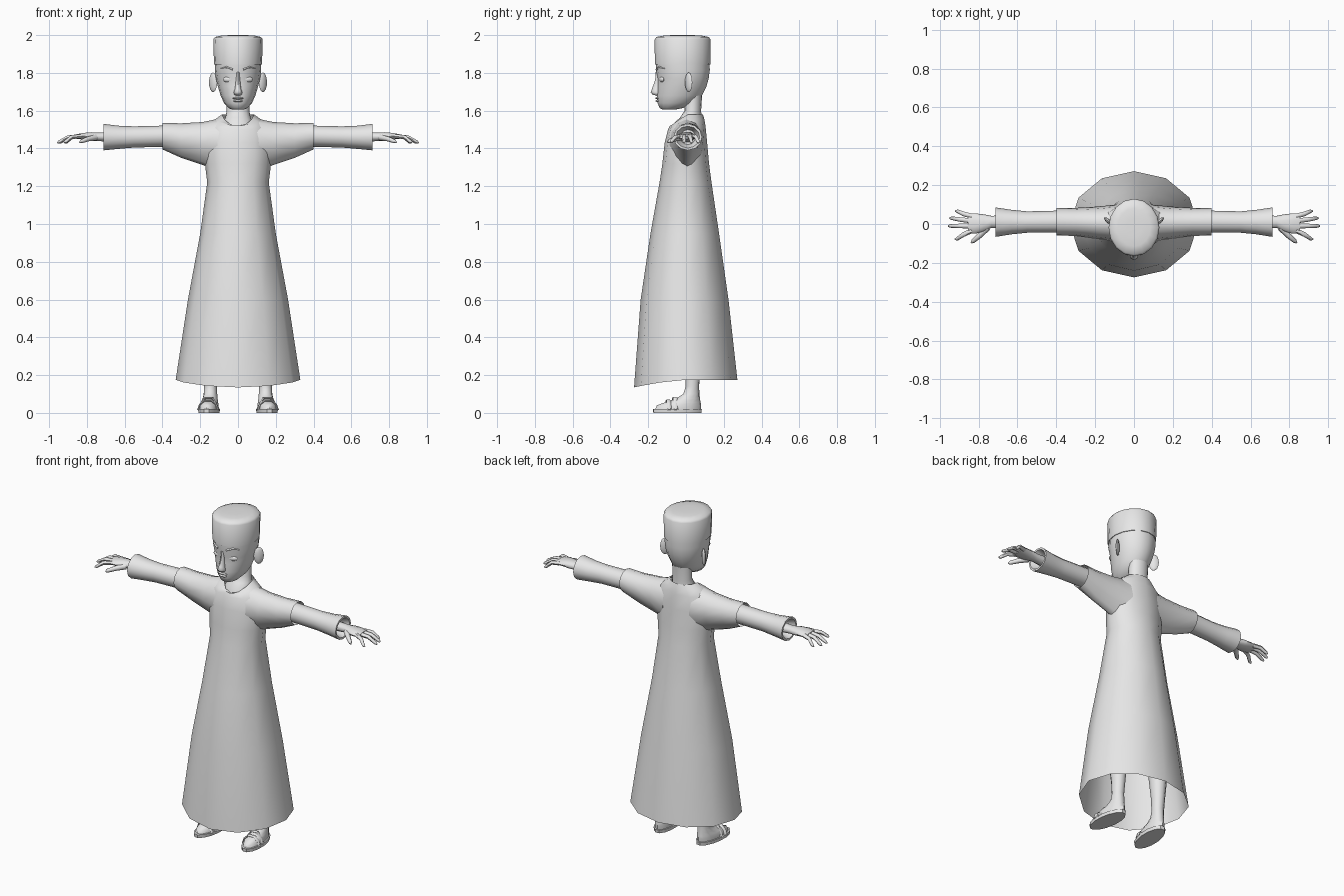
import bpy, bmesh, math
from mathutils import Vector, Matrix

if "Cube" in bpy.data.objects:
    bpy.data.objects.remove(bpy.data.objects["Cube"])

mat = bpy.data.materials.new("plain grey")
mat.diffuse_color = (0.8, 0.8, 0.8, 1)
mat.use_nodes = True
mat.node_tree.nodes["Principled BSDF"].inputs["Base Color"].default_value = mat.diffuse_color


def finish(name, bm, mirror=False, angle=40):
    bmesh.ops.recalc_face_normals(bm, faces=bm.faces)
    me = bpy.data.meshes.new(name)
    bm.to_mesh(me)
    bm.free()
    me.materials.append(mat)
    ob = bpy.data.objects.new(name, me)
    bpy.context.collection.objects.link(ob)
    bpy.ops.object.select_all(action='DESELECT')
    ob.select_set(True)
    bpy.context.view_layer.objects.active = ob
    bpy.ops.object.shade_smooth_by_angle(angle=math.radians(angle))
    if mirror:
        ob.modifiers.new("mirror", 'MIRROR').use_mirror_merge = False
    return ob


def skin(bm, rings, caps=(True, True)):
    """Bridge a list of point rings with quads."""
    vs = [[bm.verts.new(p) for p in r] for r in rings]
    n = len(vs[0])
    for a, b in zip(vs, vs[1:]):
        for i in range(n):
            j = (i + 1) % n
            bm.faces.new((a[i], a[j], b[j], b[i]))
    if caps[0]:
        bm.faces.new(vs[0])
    if caps[1]:
        bm.faces.new(vs[-1])


def angles(n):
    return [2 * math.pi * i / n for i in range(n)]


def zring(z, rx, y0, y1, n=16, cx=0.0, dip=0.0):
    """Horizontal ring; dip lowers the front."""
    cy, ry = (y0 + y1) / 2, (y1 - y0) / 2
    return [Vector((cx + rx * math.cos(a), cy + ry * math.sin(a),
                    z - dip * max(0, -math.sin(a)) ** 1.5)) for a in angles(n)]


def xring(x, y0, y1, z0, z1, n=12, taper=0.0):
    """Ring across the arm; taper narrows the underside."""
    cy, ry, cz, rz = (y0 + y1) / 2, (y1 - y0) / 2, (z0 + z1) / 2, (z1 - z0) / 2
    pts = []
    for a in angles(n):
        s = math.sin(a)
        pts.append(Vector((x, cy + ry * math.cos(a) * (1 - taper * max(0, -s)), cz + rz * s)))
    return pts


def tube(bm, pts, radii, n=6, flat=1.0):
    pts = [Vector(p) for p in pts]
    rings = []
    for i, p in enumerate(pts):
        d = pts[min(i + 1, len(pts) - 1)] - pts[max(i - 1, 0)]
        q = d.to_track_quat('X', 'Z')
        rings.append([p + q @ Vector((0, radii[i] * math.cos(a), radii[i] * flat * math.sin(a)))
                      for a in angles(n)])
    skin(bm, rings)


def blob(name, loc, size, mirror=False, rot=(0, 0, 0), seg=12):
    bm = bmesh.new()
    m = Matrix.Translation(loc)
    for ang, ax in zip(rot, 'XYZ'):
        m = m @ Matrix.Rotation(math.radians(ang), 4, ax)
    bmesh.ops.create_uvsphere(bm, u_segments=seg, v_segments=8, radius=1,
                              matrix=m @ Matrix.Diagonal((*size, 1)))
    return finish(name, bm, mirror)


# robe body, open at hem and collar
bm = bmesh.new()
robe = [(0.175, .33, -.275, .272, .04), (0.6, .265, -.24, .225, 0), (0.95, .2, -.188, .175, 0),
        (1.22, .163, -.14, .135, 0), (1.32, .175, -.125, .122, 0), (1.43, .18, -.113, .112, 0),
        (1.52, .165, -.095, .103, .02), (1.555, .12, -.085, .097, .035), (1.58, .085, -.07, .09, .065)]
skin(bm, [zring(z, rx, a, b, 12, 0, d) for z, rx, a, b, d in robe], (False, False))
finish("robe", bm, angle=60)

# wide over-sleeves
bm = bmesh.new()
skin(bm, [xring(.09, -.09, .10, 1.27, 1.56, taper=.3), xring(.185, -.078, .09, 1.312, 1.54, taper=.5),
          xring(.30, -.062, .083, 1.35, 1.533, taper=.4), xring(.40, -.058, .082, 1.395, 1.535, taper=.15)],
     (True, False))
finish("over_sleeve", bm, True, 60)

# narrow inner sleeves with flared cuffs, lip turned inwards
bm = bmesh.new()
skin(bm, [xring(.34, -.045, .07, 1.41, 1.522), xring(.55, -.045, .065, 1.405, 1.517),
          xring(.63, -.053, .073, 1.398, 1.52), xring(.712, -.066, .085, 1.39, 1.53),
          xring(.712, -.055, .073, 1.402, 1.518), xring(.66, -.03, .05, 1.42, 1.50)], (True, True))
finish("inner_sleeve", bm, True, 50)

# hands: palm, four fingers and thumb
bm = bmesh.new()
skin(bm, [xring(.64, -.025, .045, 1.43, 1.49, 10), xring(.735, -.02, .042, 1.438, 1.485, 10),
          xring(.775, -.04, .05, 1.44, 1.487, 10), xring(.82, -.05, .055, 1.447, 1.483, 10),
          xring(.855, -.046, .052, 1.45, 1.476, 10)])
for by, tx, ty, tz in ((.04, .92, .066, 1.428), (.016, .95, .03, 1.428),
                       (-.01, .957, -.01, 1.43), (-.034, .922, -.078, 1.432)):
    tube(bm, [(.835, by, 1.464), ((.84 + tx) / 2, (by + ty) / 2, 1.46), (tx - .01, ty, tz + .005),
              (tx, ty, tz)], [.013, .0115, .009, .004])
tube(bm, [(.755, -.018, 1.458), (.795, -.06, 1.45), (.828, -.088, 1.438), (.838, -.097, 1.433)],
     [.018, .014, .011, .004])
finish("hand", bm, True, 60)

# neck and upper chest inside the collar
bm = bmesh.new()
skin(bm, [zring(*r) for r in ((1.47, .10, -.07, .085), (1.535, .08, -.062, .085), (1.565, .066, -.03, .083),
                              (1.60, .06, -.008, .08), (1.68, .06, -.01, .085))])
finish("neck", bm, angle=60)

# head
bm = bmesh.new()
skin(bm, [zring(*r) for r in (
    (1.605, .03, -.122, -.06), (1.613, .048, -.138, -.02), (1.64, .074, -.151, .05),
    (1.68, .092, -.155, .085), (1.73, .107, -.152, .109), (1.77, .117, -.151, .12),
    (1.815, .123, -.16, .126), (1.87, .122, -.16, .124))])
finish("head", bm, angle=70)

# facial features
bm = bmesh.new()
skin(bm, [zring(*r, 8) for r in ((1.805, .009, -.161, -.13), (1.765, .011, -.163, -.13),
                                 (1.715, .016, -.18, -.13), (1.698, .023, -.187, -.13),
                                 (1.686, .02, -.178, -.13), (1.68, .012, -.16, -.13))])
finish("nose", bm, angle=60)
blob("upper_lip", (0, -.15, 1.666), (.03, .012, .006))
blob("lower_lip", (0, -.148, 1.652), (.025, .013, .007))
blob("eyelid", (.052, -.128, 1.765), (.03, .012, .015), True, (0, 0, 18))
blob("ear", (.132, .014, 1.75), (.029, .011, .052), True, (0, 0, 42), 8)
bm = bmesh.new()
tube(bm, [(.03, -.156, 1.818), (.06, -.141, 1.83), (.09, -.113, 1.822)], [.006, .006, .003])
finish("eyebrow", bm, True, 60)

# tall round cap with a softly domed top
bm = bmesh.new()
skin(bm, [zring(*r) for r in ((1.845, .118, -.155, .12), (1.845, .127, -.165, .129),
                              (1.977, .131, -.166, .13), (1.99, .122, -.157, .121),
                              (1.998, .085, -.115, .08), (2.0, .04, -.065, .03))])
finish("cap", bm, angle=45)

# legs and sandals, toes turned slightly outwards
CX = 0.145
turn = (Matrix.Translation((CX, .035, 0)) @ Matrix.Rotation(math.radians(6), 4, 'Z')
        @ Matrix.Translation((-CX, -.035, 0)))


def foot_part(name, bm, angle):
    bmesh.ops.transform(bm, matrix=turn, verts=bm.verts)
    finish(name, bm, True, angle)


bm = bmesh.new()
skin(bm, [zring(z, rx, a, b, 12, CX) for z, rx, a, b in (
    (.018, .05, -.165, .078), (.04, .05, -.155, .08), (.055, .046, -.115, .078), (.075, .04, -.055, .074),
    (.10, .036, -.015, .072), (.14, .035, -.002, .069), (.22, .039, -.006, .078), (.34, .05, -.02, .09),
    (.5, .052, -.03, .08))])
foot_part("leg", bm, 60)

bm = bmesh.new()
skin(bm, [zring(z, rx, a, b, 14, CX) for z, rx, a, b in (
    (0, .056, -.176, .083), (.02, .058, -.178, .086))])
foot_part("sandal_sole", bm, 30)

bm = bmesh.new()
for y, h in ((-.095, .066), (-.06, .08)):
    tube(bm, [(CX - .053, y, .015), (CX - .042, y, .045), (CX - .018, y, h), (CX + .018, y, h),
              (CX + .042, y, .045), (CX + .053, y, .015)], [.012] * 6, 6, .5)
foot_part("sandal_strap", bm, 40)
